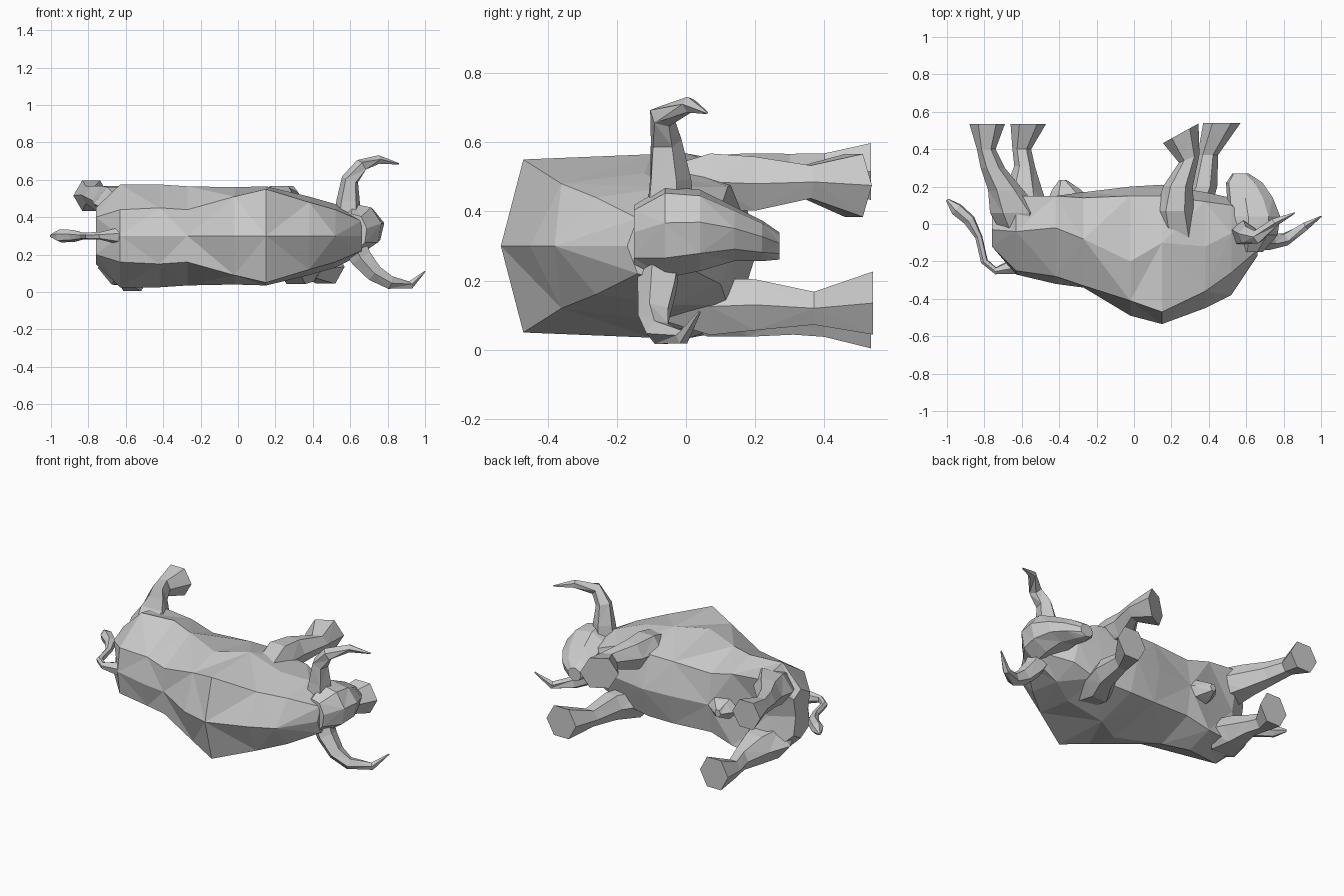
import bpy, bmesh, math
from mathutils import Vector

MID = 0.3  # plane of symmetry: the animal lies on its side, feet towards +y


def loft(name, rings):
    """Join equal-sided rings into a closed, flat-faceted skin."""
    bm = bmesh.new()
    vs = [[bm.verts.new(p) for p in r] for r in rings]
    n = len(vs[0])
    for k, (a, b) in enumerate(zip(vs, vs[1:])):
        for i in range(n):
            j = (i + 1) % n
            # alternate diagonals give the irregular facets
            if (i + k) % 2:
                bm.faces.new((a[i], a[j], b[j]))
                bm.faces.new((a[i], b[j], b[i]))
            else:
                bm.faces.new((a[i], a[j], b[i]))
                bm.faces.new((a[j], b[j], b[i]))
    bm.faces.new(vs[0][::-1])
    bm.faces.new(vs[-1])
    bmesh.ops.recalc_face_normals(bm, faces=bm.faces)
    me = bpy.data.meshes.new(name)
    bm.to_mesh(me)
    bm.free()
    ob = bpy.data.objects.new(name, me)
    bpy.context.collection.objects.link(ob)
    return ob


def tube(name, path, sides=5):
    """Tapered tube through (x, y, z, radius) points."""
    pts = [Vector(p[:3]) for p in path]
    rings = []
    for i, p in enumerate(pts):
        d = (pts[min(i + 1, len(pts) - 1)] - pts[max(i - 1, 0)]).normalized()
        u = d.cross(Vector((0.3, 1, 0.2))).normalized()
        v = d.cross(u)
        r = path[i][3]
        rings.append([p + r * (u * math.cos(t) + v * math.sin(t))
                      for t in (k * math.tau / sides for k in range(sides))])
    return loft(name, rings)


def column(name, path, sides=6, turn=0.0):
    """Rings along y: (y, x, z, radius x, radius z, optional slope of y over x)."""
    rings = []
    for y, x, z, rx, rz, *slope in path:
        s = slope[0] if slope else 0
        ts = [turn + k * math.tau / sides for k in range(sides)]
        rings.append([(x + rx * math.cos(t), y + s * rx * math.cos(t), z + rz * math.sin(t))
                      for t in ts])
    return loft(name, rings)


# Body: x, spine y, (shoulder y, half width), (flank), (lower flank), belly y
sections = [
    (-0.76, -0.10, (-0.12, 0.10), (-0.03, 0.15), (0.04, 0.11), 0.02),
    (-0.63, -0.27, (-0.25, 0.14), (-0.04, 0.275), (0.15, 0.24), 0.10),
    (-0.42, -0.32, (-0.28, 0.15), (-0.02, 0.275), (0.15, 0.22), 0.14),
    (-0.27, -0.34, (-0.33, 0.14), (-0.08, 0.265), (0.14, 0.18), 0.17),
    (-0.02, -0.49, (-0.41, 0.21), (-0.20, 0.26), (0.15, 0.19), 0.20),
    (0.15, -0.535, (-0.47, 0.25), (-0.10, 0.265), (0.15, 0.19), 0.21),
    (0.38, -0.45, (-0.36, 0.18), (-0.12, 0.21), (0.12, 0.17), 0.17),
    (0.52, -0.38, (-0.26, 0.14), (-0.05, 0.17), (0.10, 0.11), 0.14),
    (0.66, -0.17, (-0.14, 0.08), (-0.05, 0.10), (0.00, 0.06), 0.03),
]
rings = []
for x, spine, *sides, belly in sections:
    rings.append([(x, spine, MID)] + [(x, y, MID + w) for y, w in sides]
                 + [(x, belly, MID)] + [(x, y, MID - w) for y, w in reversed(sides)])
loft("body", rings)

# Head, slightly tilted
column("head", [
    (-0.15, 0.62, 0.32, 0.07, 0.10),
    (-0.06, 0.64, 0.34, 0.13, 0.135),
    (0.04, 0.64, 0.345, 0.145, 0.12),
    (0.14, 0.62, 0.335, 0.125, 0.08),
    (0.22, 0.59, 0.315, 0.10, 0.06),
    (0.27, 0.57, 0.30, 0.045, 0.04)], 8, 0.2)

# Horns
tube("upper_horn", [(0.585, -0.05, 0.40, 0.075), (0.59, -0.05, 0.49, 0.065),
                    (0.60, -0.06, 0.60, 0.048), (0.66, -0.07, 0.675, 0.038),
                    (0.75, 0.01, 0.708, 0.024), (0.86, 0.06, 0.685, 0.004)])
tube("lower_horn", [(0.61, -0.07, 0.28, 0.07), (0.66, -0.08, 0.18, 0.06),
                    (0.73, -0.09, 0.10, 0.048), (0.81, -0.08, 0.052, 0.037),
                    (0.92, -0.01, 0.035, 0.022), (1.0, 0.04, 0.11, 0.004)])

# Legs, hip to hoof: roots are buried in the body
column("upper_hind_leg", [
    (-0.08, -0.60, 0.44, 0.09, 0.08), (0.06, -0.63, 0.47, 0.14, 0.105),
    (0.18, -0.685, 0.49, 0.095, 0.09), (0.30, -0.755, 0.51, 0.065, 0.065),
    (0.40, -0.79, 0.52, 0.05, 0.055), (0.535, -0.785, 0.515, 0.095, 0.095)])
column("lower_hind_leg", [
    (-0.08, -0.60, 0.16, 0.09, 0.08), (0.06, -0.60, 0.13, 0.15, 0.105),
    (0.18, -0.59, 0.12, 0.10, 0.095), (0.31, -0.585, 0.10, 0.055, 0.065),
    (0.40, -0.60, 0.085, 0.05, 0.055), (0.535, -0.565, 0.095, 0.095, 0.105)])
column("upper_front_leg", [
    (-0.12, 0.25, 0.44, 0.10, 0.08), (0.07, 0.22, 0.485, 0.10, 0.095),
    (0.20, 0.235, 0.48, 0.08, 0.09), (0.35, 0.295, 0.485, 0.055, 0.055, 0.4),
    (0.485, 0.25, 0.475, 0.095, 0.105, 0.55)])
column("lower_front_leg", [
    (-0.12, 0.28, 0.17, 0.10, 0.08), (0.07, 0.31, 0.125, 0.10, 0.095),
    (0.20, 0.37, 0.13, 0.075, 0.085), (0.37, 0.395, 0.12, 0.055, 0.055),
    (0.54, 0.47, 0.135, 0.10, 0.105)])

# Tail with tuft
tube("tail", [(-0.62, -0.22, 0.30, 0.05), (-0.74, -0.25, 0.30, 0.02),
              (-0.80, -0.20, 0.30, 0.02), (-0.83, -0.07, 0.30, 0.02),
              (-0.88, 0.02, 0.30, 0.033), (-0.95, 0.08, 0.30, 0.036),
              (-1.0, 0.13, 0.30, 0.008)], 6)

# Sheath under the belly
column("belly_sheath", [(0.10, -0.33, MID, 0.14, 0.09), (0.18, -0.36, MID, 0.08, 0.055),
                        (0.235, -0.38, MID, 0.02, 0.025)])
